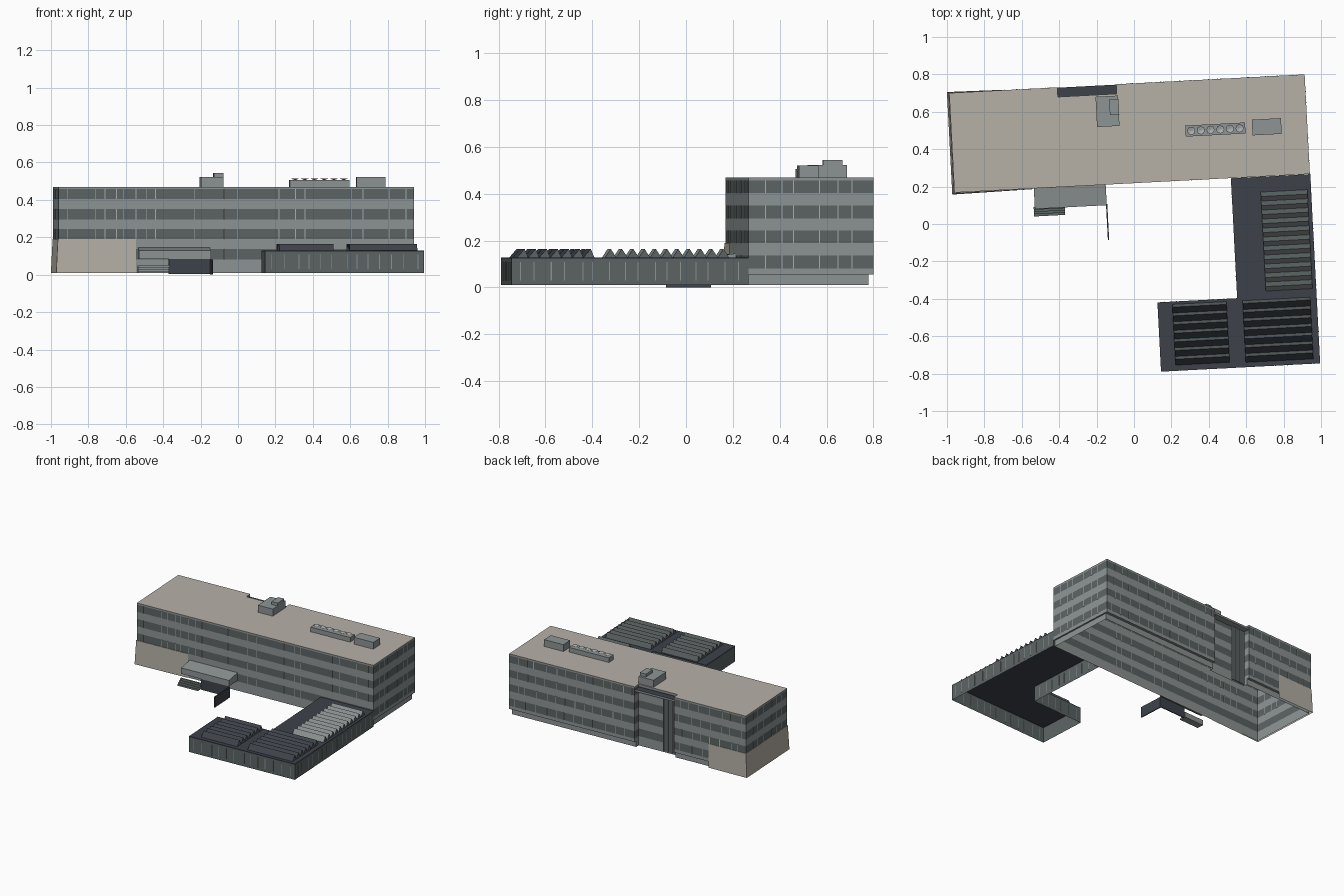
import bpy, bmesh, math, random

if "Cube" in bpy.data.objects:
    bpy.data.objects.remove(bpy.data.objects["Cube"])

random.seed(4)
ROT = math.radians(3)          # the whole site is turned slightly


def mat(name, r, g, b):
    m = bpy.data.materials.new(name)
    m.diffuse_color = (r, g, b, 1)
    m.use_nodes = True
    m.node_tree.nodes["Principled BSDF"].inputs["Base Color"].default_value = m.diffuse_color
    return m


BEIGE = mat("beige stone", 0.47, 0.44, 0.39)
LIGHT = mat("light grey cladding", 0.27, 0.30, 0.295)
GLASS = mat("dark grey glazing", 0.105, 0.128, 0.125)
SLATE = mat("slate roofing", 0.047, 0.054, 0.068)
PALE = mat("pale grey trim", 0.40, 0.43, 0.42)
MATS = [BEIGE, LIGHT, GLASS, SLATE, PALE]


def finish(name, bm):
    me = bpy.data.meshes.new(name)
    bm.normal_update()
    bm.to_mesh(me)
    bm.free()
    for m in MATS:
        me.materials.append(m)
    ob = bpy.data.objects.new(name, me)
    ob.rotation_euler.z = ROT
    bpy.context.collection.objects.link(ob)
    return ob


def face(bm, pts, m):
    f = bm.faces.new([bm.verts.new(p) for p in pts])
    f.material_index = MATS.index(m)
    return f


def banded(bm, plan, levels, mats, top=None):
    """Walls over a counter-clockwise plan, one colour per height band, open below."""
    for z0, z1, m in zip(levels, levels[1:], mats):
        for i, a in enumerate(plan):
            b = plan[(i + 1) % len(plan)]
            face(bm, [(*a, z0), (*b, z0), (*b, z1), (*a, z1)], m)
    if top:
        face(bm, [(*p, levels[-1]) for p in plan], top)


def box(bm, x0, x1, y0, y1, z0, z1, m, top=None):
    plan = [(x0, y0), (x1, y0), (x1, y1), (x0, y1)]
    banded(bm, plan, [z0, z1], [m], top or m)
    face(bm, [(*p, z0) for p in reversed(plan)], m)


# Main block: striped walls with a full-height recess at the back
X0, X1, Y0, Y1 = -0.95, 0.953, 0.218, 0.751
NX0, NX1, NY = -0.371, -0.056, 0.70
plan = [(X0, Y0), (X1, Y0), (X1, Y1), (NX1, Y1), (NX1, NY), (NX0, NY), (NX0, Y1), (X0, Y1)]
levels = [0.055, 0.08, 0.137, 0.19, 0.243, 0.295, 0.35, 0.404, 0.457, 0.47]
bm = bmesh.new()
banded(bm, plan, levels, [LIGHT, GLASS] * 4 + [LIGHT], BEIGE)
finish("main_block", bm)

# Ground floor, set back under the right end and the back
bm = bmesh.new()
gp = [(X0, Y0), (X1 - 0.012, Y0), (X1 - 0.012, Y1 - 0.02), (NX1, Y1 - 0.02),
      (NX1, NY), (NX0, NY), (NX0, Y1 - 0.02), (X0, Y1 - 0.02)]
banded(bm, gp, [0.01, 0.056], [LIGHT])
for a, b in (((X0, Y1 - 0.02), (NX0, Y1)), ((NX1, Y1 - 0.02), (X1, Y1)), ((X1 - 0.012, Y0), (X1, Y1))):
    face(bm, [(a[0], a[1], 0.0555), (a[0], b[1], 0.0555), (b[0], b[1], 0.0555), (b[0], a[1], 0.0555)], LIGHT)
finish("ground_floor", bm)

# Window bars on the dark bands of every side
bm = bmesh.new()
front = [-0.9, -0.75, -0.7, -0.64, -0.6, -0.535, -0.48, -0.43, -0.22, -0.06,
         0.01, 0.23, 0.32, 0.37, 0.62, 0.68, 0.82, 0.91]
T, W = 0.0015, 0.0022
for z0, z1 in list(zip(levels, levels[1:]))[1::2]:
    for x in front:
        if z0 > 0.15 or -0.1 < x < 0.5:
            box(bm, x - W, x + W, Y0 - T, Y0 + T, z0, z1, PALE)
    for k in range(24):
        x = X0 + 0.05 + k * 0.078 + random.uniform(-0.02, 0.02)
        if not NX0 - 0.01 < x < NX1 + 0.01 and (z0 > 0.15 or x > -0.65):
            box(bm, x - W, x + W, Y1 - T, Y1 + T, z0, z1, PALE)
    for y in (0.29, 0.36, 0.41, 0.52, 0.6, 0.66):
        box(bm, X1 - T, X1 + T, y - W, y + W, z0, z1, PALE)
        if z0 > 0.15:
            box(bm, X0 - T, X0 + T, y - W, y + W, z0, z1, PALE)
finish("window_bars", bm)

# Stair glazing and lowered slate roof in the back recess
bm = bmesh.new()
box(bm, NX0, NX0 + 0.11, NY, NY + 0.006, 0.02, 0.44, GLASS)
for x in (0.0, 0.036, 0.072, 0.108):
    box(bm, NX0 + x, NX0 + x + 0.004, NY, NY + 0.009, 0.02, 0.44, LIGHT)
finish("stair_glazing", bm)
bm = bmesh.new()
box(bm, NX0, NX1, NY, Y1 - 0.002, 0.435, 0.45, LIGHT, SLATE)
finish("recess_roof", bm)

# Stone base wrapping the left end, flared at the foot
bm = bmesh.new()
low = [(-0.534, 0.214), (-0.962, 0.208), (-0.962, 0.757), (-0.652, 0.753)]
high = [(-0.534, 0.214), (-0.953, 0.214), (-0.953, 0.754), (-0.652, 0.753)]
for i in range(3):
    face(bm, [(*low[i], 0.01), (*high[i], 0.19), (*high[i + 1], 0.19), (*low[i + 1], 0.01)], BEIGE)
bmesh.ops.reverse_faces(bm, faces=[f for f in bm.faces])
bmesh.ops.recalc_face_normals(bm, faces=bm.faces[:])
for i, (a, b) in enumerate(((0, 1), (1, 2), (2, 3))):
    inner = [(-0.534, Y0), (X0, Y0), (X0, Y1), (-0.652, Y1)]
    face(bm, [(*high[a], 0.19), (*inner[a], 0.19), (*inner[b], 0.19), (*high[b], 0.19)], BEIGE)
finish("stone_base", bm)

# Rooftop plant housings
bm = bmesh.new()
box(bm, -0.17, -0.05, 0.528, 0.69, 0.47, 0.523, LIGHT)
box(bm, -0.098, -0.048, 0.588, 0.672, 0.52, 0.545, LIGHT)
box(bm, 0.658, 0.814, 0.44, 0.524, 0.47, 0.521, LIGHT)
box(bm, 0.301, 0.621, 0.452, 0.511, 0.47, 0.505, LIGHT)
finish("roof_housings", bm)
bm = bmesh.new()
for k in range(6):                      # row of fan hoods
    cx, cy, r = 0.331 + k * 0.052, 0.4815, 0.022
    ring = [(cx + r * math.cos(i * math.pi / 4), cy + r * math.sin(i * math.pi / 4), 0.514) for i in range(8)]
    for i in range(8):
        a, b = ring[i], ring[(i + 1) % 8]
        face(bm, [(cx, cy, 0.505), b, a], LIGHT)
        face(bm, [a, b, (cx, cy, 0.508)], PALE)
finish("fan_hoods", bm)

# L-shaped low wing
bm = bmesh.new()
wing = [(0.103, -0.796), (0.955, -0.796), (0.955, 0.217), (0.53, 0.217), (0.53, -0.425), (0.103, -0.425)]
banded(bm, wing, [0.01, 0.122, 0.128], [GLASS, SLATE], SLATE)
finish("low_wing", bm)
bm = bmesh.new()
for k in range(13):
    x = 0.15 + k * 0.064 + random.uniform(-0.012, 0.012)
    box(bm, x - W, x + W, -0.796 - T, -0.796 + T, 0.03, 0.108, LIGHT)
    if x < 0.5:
        box(bm, x - W, x + W, -0.425 - T, -0.425 + T, 0.03, 0.108, LIGHT)
for k in range(16):
    y = -0.75 + k * 0.062 + random.uniform(-0.012, 0.012)
    box(bm, 0.955 - T, 0.955 + T, y - W, y + W, 0.03, 0.108, LIGHT)
    if y > -0.4:
        box(bm, 0.53 - T, 0.53 + T, y - W, y + W, 0.03, 0.108, LIGHT)
finish("wing_window_bars", bm)


# Sawtooth roof lights on the wing
def sawtooth(name, x0, x1, y0, y1, n, peak, fill, front_mat, back_mat):
    bm = bmesh.new()
    step = (y1 - y0) / n
    z0, z1 = 0.128, 0.165
    for k in range(n):
        a = y0 + k * step
        p, b = a + step * peak, a + step * fill
        face(bm, [(x0, a, z0), (x1, a, z0), (x1, p, z1), (x0, p, z1)], front_mat)
        face(bm, [(x0, p, z1), (x1, p, z1), (x1, b, z0), (x0, b, z0)], back_mat)
        face(bm, [(x1, a, z0), (x1, b, z0), (x1, p, z1)], GLASS)
        face(bm, [(x0, b, z0), (x0, a, z0), (x0, p, z1)], GLASS)
    finish(name, bm)


sawtooth("side_roof_lights", 0.685, 0.935, -0.395, 0.135, 11, 0.5, 1.0, LIGHT, GLASS)
sawtooth("front_left_roof_lights", 0.182, 0.472, -0.765, -0.44, 7, 0.68, 1.0, SLATE, GLASS)
sawtooth("front_right_roof_lights", 0.558, 0.92, -0.77, -0.44, 7, 0.68, 1.0, SLATE, GLASS)

# Entrance: sloped canopy, dark screens and steps
bm = bmesh.new()
cx0, cx1, cy0, cy1 = -0.525, -0.14, 0.108, Y0
zf, zb, zl = 0.13, 0.145, 0.085
face(bm, [(cx0, cy0, zf), (cx1, cy0, zf), (cx1, cy1, zb), (cx0, cy1, zb)], LIGHT)
face(bm, [(cx0, cy0, zl), (cx1, cy0, zl), (cx1, cy0, zf), (cx0, cy0, zf)], LIGHT)
face(bm, [(cx1, cy0, zl), (cx1, cy1, zl), (cx1, cy1, zb), (cx1, cy0, zf)], LIGHT)
face(bm, [(cx0, cy1, zl), (cx0, cy0, zl), (cx0, cy0, zf), (cx0, cy1, zb)], LIGHT)
face(bm, [(cx0, cy1, zl), (cx1, cy1, zl), (cx1, cy0, zl), (cx0, cy0, zl)], GLASS)
finish("entrance_canopy", bm)
bm = bmesh.new()
box(bm, -0.365, -0.14, 0.108, 0.115, 0.005, 0.085, SLATE)
box(bm, -0.144, -0.137, -0.078, 0.115, 0.0, 0.08, SLATE)
finish("entrance_screens", bm)
bm = bmesh.new()
for k in range(4):
    box(bm, -0.531, -0.365, 0.068 + k * 0.012, 0.12, 0.01 + k * 0.01, 0.02 + k * 0.01, LIGHT, GLASS)
finish("entrance_steps", bm)
